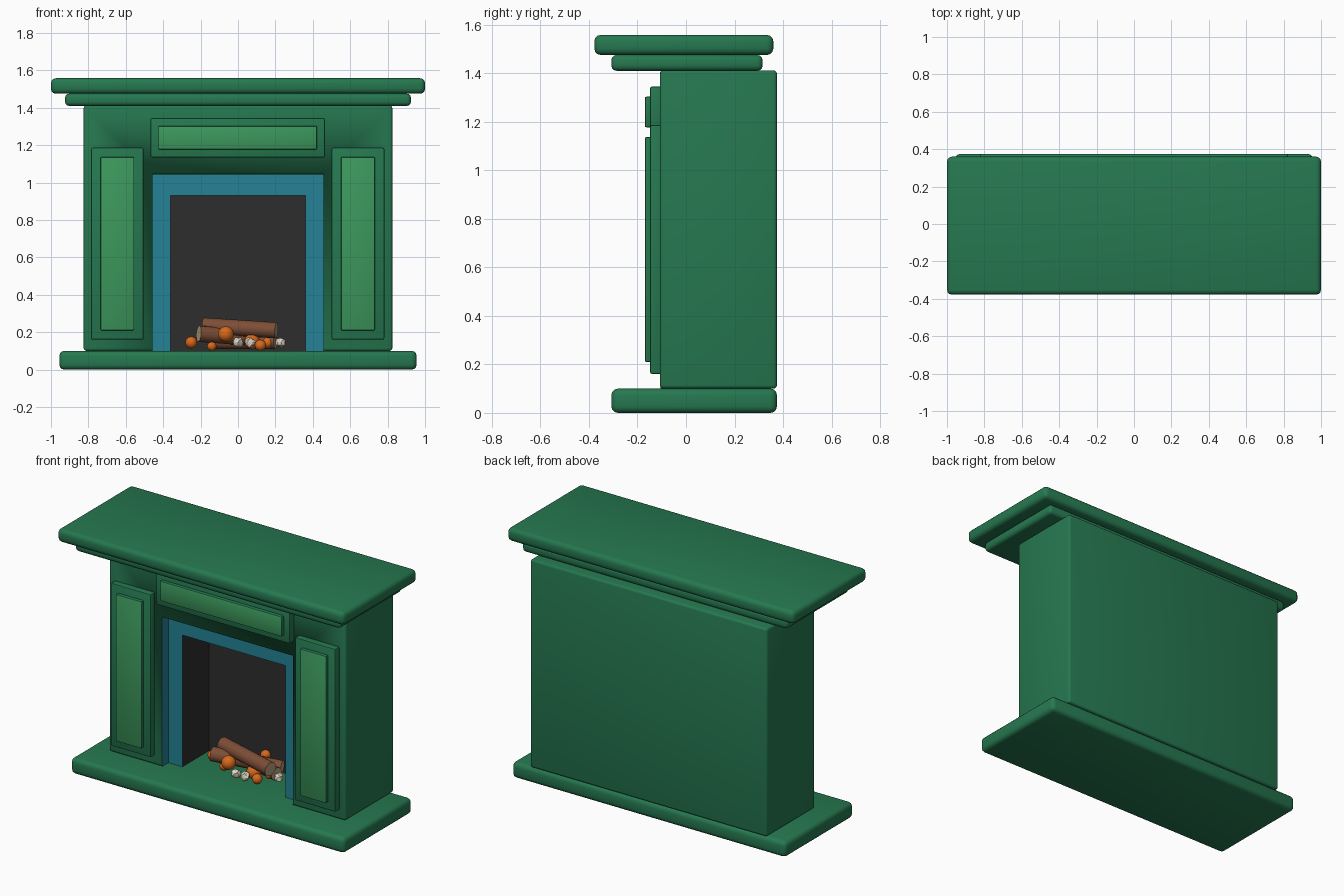
import bpy, bmesh, math, random
from mathutils import Vector

if "Cube" in bpy.data.objects:
    bpy.data.objects.remove(bpy.data.objects["Cube"])

random.seed(4)


def material(name, r, g, b):
    m = bpy.data.materials.new(name)
    m.diffuse_color = (r, g, b, 1)
    m.use_nodes = True
    m.node_tree.nodes["Principled BSDF"].inputs["Base Color"].default_value = m.diffuse_color
    return m


GREEN = material("dark green", 0.019, 0.188, 0.08)
LIGHT = material("light green", 0.045, 0.314, 0.107)
BLUE = material("teal blue", 0.018, 0.223, 0.305)
SOOT = material("soot", 0.026, 0.026, 0.026)
BARK = material("bark brown", 0.205, 0.076, 0.038)
WOOD = material("cut wood", 0.485, 0.352, 0.205)
ORANGE = material("orange", 0.68, 0.14, 0.012)
CREAM = material("cream", 0.75, 0.68, 0.55)


def finish(bm, name, mats, angle=40):
    bmesh.ops.recalc_face_normals(bm, faces=bm.faces)
    me = bpy.data.meshes.new(name)
    bm.to_mesh(me)
    bm.free()
    ob = bpy.data.objects.new(name, me)
    bpy.context.collection.objects.link(ob)
    for m in mats:
        me.materials.append(m)
    if angle:
        bpy.ops.object.select_all(action='DESELECT')
        ob.select_set(True)
        bpy.context.view_layer.objects.active = ob
        bpy.ops.object.shade_smooth_by_angle(angle=math.radians(angle))
    return ob


def box(name, x, y, z, bevel, mats=(GREEN,), segments=3):
    """Rounded box from (min, max) ranges; a second material goes on the front."""
    bm = bmesh.new()
    bmesh.ops.create_cube(bm, size=1)
    for v in bm.verts:
        v.co = [r[0] if c < 0 else r[1] for r, c in zip((x, y, z), v.co)]
    if bevel:
        bmesh.ops.bevel(bm, geom=bm.edges[:], offset=bevel, segments=segments,
                        profile=0.5, affect='EDGES')
    bm.normal_update()
    if len(mats) > 1:
        for f in bm.faces:
            f.material_index = int(f.normal.y < -0.5)
    return finish(bm, name, mats)


# Hearth slab and the two mantel shelves
box("hearth", (-0.955, 0.955), (-0.308, 0.375), (0, 0.1), 0.027)
box("lower_shelf", (-0.925, 0.925), (-0.308, 0.316), (1.41, 1.475), 0.022)
box("mantel_shelf", (-1, 1), (-0.378, 0.36), (1.475, 1.558), 0.027)

# Chimney body with the fireplace opening cut out
body = box("body", (-0.825, 0.825), (-0.108, 0.375), (0.1, 1.412), 0.015)
cutter = box("opening_cutter", (-0.458, 0.458), (-0.4, 0.25), (0.0, 1.045), 0)
cut = body.modifiers.new("opening", 'BOOLEAN')
cut.operation = 'DIFFERENCE'
cut.solver = 'EXACT'
cut.object = cutter
bpy.context.view_layer.objects.active = body
bpy.ops.object.modifier_apply(modifier=cut.name)
bpy.data.objects.remove(cutter)


# Stepped surround: blue reveal and face, then sooty walls and back
def arch(bm, w, h, y):
    return [bm.verts.new(p) for p in
            ((-w, y, 0.1), (-w, y, h), (w, y, h), (w, y, 0.1))]


bm = bmesh.new()
rings = [arch(bm, 0.457, 1.044, -0.106), arch(bm, 0.457, 1.044, -0.04),
         arch(bm, 0.36, 0.93, -0.04), arch(bm, 0.36, 0.93, 0.225)]
for i, (a, b) in enumerate(zip(rings, rings[1:])):
    for j in range(3):
        bm.faces.new((a[j], a[j + 1], b[j + 1], b[j])).material_index = int(i == 2)
bm.faces.new(rings[3]).material_index = 1
surround = finish(bm, "surround_and_firebox", (BLUE, SOOT), 0)
# Turn the open shell to face the room
if surround.data.polygons[-1].normal.y > 0:
    surround.data.flip_normals()

# Raised frames with light panels
panels = [("left", (-0.785, -0.505), (0.16, 1.187)),
          ("right", (0.5, 0.782), (0.16, 1.187)),
          ("top", (-0.468, 0.465), (1.135, 1.345))]
for side, x, z in panels:
    inset = 0.042 if side == "top" else 0.05
    box(side + "_frame", x, (-0.148, -0.1), z, 0.008, segments=2)
    box(side + "_panel", (x[0] + inset, x[1] - inset), (-0.17, -0.14),
        (z[0] + inset, z[1] - inset), 0.007, (GREEN, LIGHT), 2)


# Logs with pale cut ends
def log(name, start, end, radius):
    start, end = Vector(start), Vector(end)
    axis = (end - start).normalized()
    bm = bmesh.new()
    bmesh.ops.create_cone(bm, cap_ends=True, segments=16, radius1=radius,
                          radius2=radius, depth=(end - start).length)
    rot = axis.to_track_quat('Z', 'Y')
    for v in bm.verts:
        v.co = rot @ v.co + (start + end) / 2
    bm.normal_update()
    for f in bm.faces:
        f.material_index = int(abs(f.normal.dot(axis)) > 0.9)
    finish(bm, name, (BARK, WOOD))


log("upper_log", (-0.185, 0.11, 0.235), (0.205, 0.03, 0.21), 0.043)
log("lower_log", (-0.21, 0.04, 0.192), (0.19, 0.17, 0.16), 0.043)
log("back_log", (-0.12, 0.18, 0.15), (0.2, 0.1, 0.15), 0.04)


# Embers and spiky cream cinders
def ball(name, x, y, z, radius, mat, spiky=False):
    bm = bmesh.new()
    bmesh.ops.create_icosphere(bm, subdivisions=2 if spiky else 3, radius=radius)
    for v in bm.verts:
        v.co = v.co * (random.uniform(0.8, 1.08) if spiky else 1) + Vector((x, y, z))
    finish(bm, name, (mat,), 0 if spiky else 60)


embers = [(-0.25, 0.11, 0.145, 0.032), (-0.065, 0.0, 0.19, 0.042),
          (0.075, 0.05, 0.15, 0.042), (0.12, 0.02, 0.13, 0.03),
          (0.16, 0.09, 0.145, 0.03), (-0.14, 0.06, 0.125, 0.025),
          (0.06, 0.19, 0.2, 0.03)]
for i, (x, y, z, r) in enumerate(embers):
    ball(f"ember_{i + 1}", x, y, z, r, ORANGE)
cinders = [(0.0, -0.02), (0.065, -0.02), (0.23, 0.08)]
for i, (x, y) in enumerate(cinders):
    ball(f"cinder_{i + 1}", x, y, 0.145, 0.029, CREAM, True)
